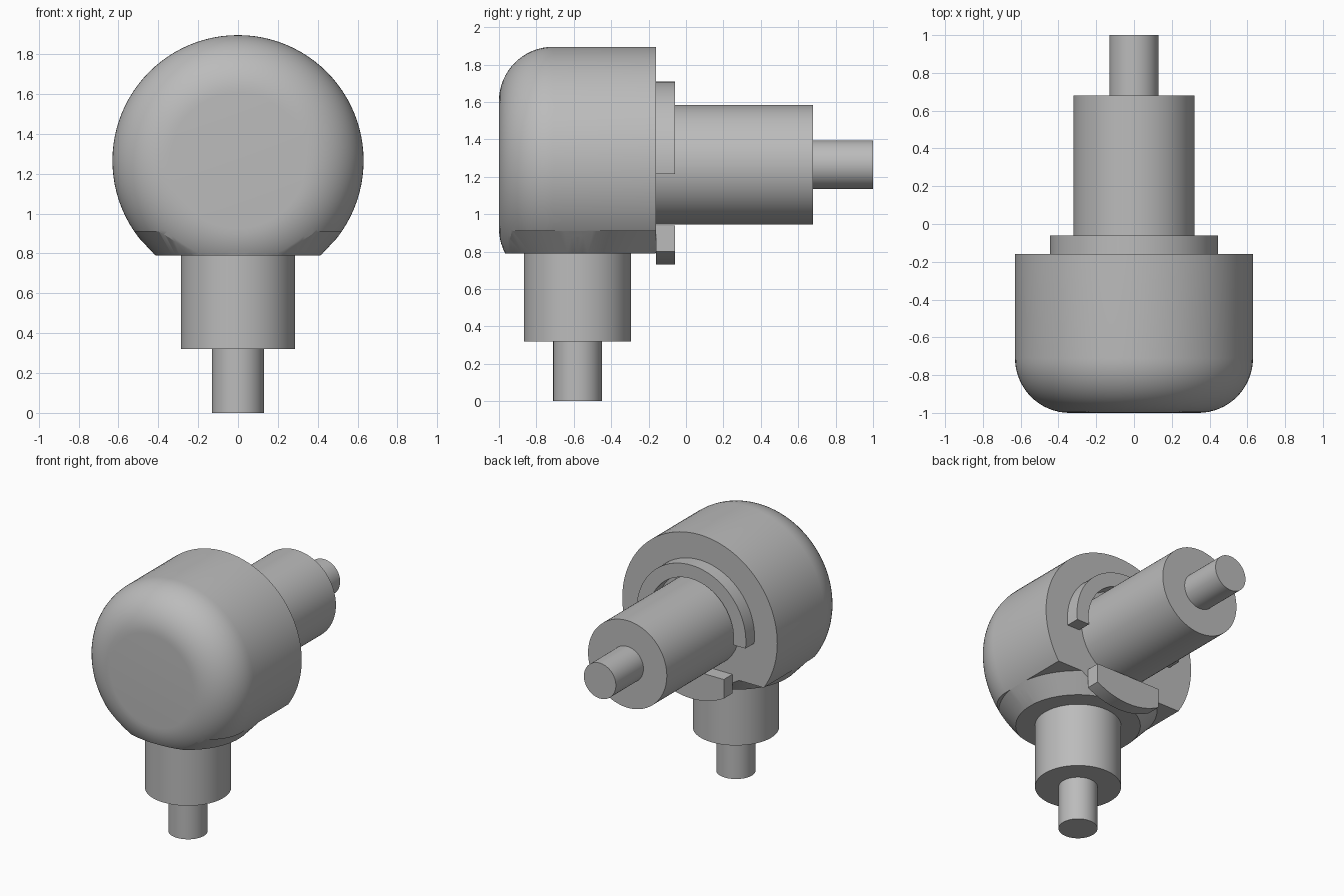
import bpy, bmesh
from math import pi, sin, cos, asin, sqrt, radians

cube = bpy.data.objects.get("Cube")
if cube:
    bpy.data.objects.remove(cube, do_unlink=True)

grey = bpy.data.materials.new("plain grey")
grey.use_nodes = True
COLOUR = (0.5, 0.5, 0.5, 1)
grey.diffuse_color = COLOUR
grey.node_tree.nodes["Principled BSDF"].inputs["Base Color"].default_value = COLOUR

AXIS_Z = 1.265    # height of the horizontal axis
AXIS_Y = -0.58    # depth of the vertical axis
SEGMENTS = 96


def make_object(name, bm):
    bmesh.ops.recalc_face_normals(bm, faces=bm.faces)
    mesh = bpy.data.meshes.new(name)
    bm.to_mesh(mesh)
    bm.free()
    mesh.materials.append(grey)
    obj = bpy.data.objects.new(name, mesh)
    bpy.context.collection.objects.link(obj)
    return obj


def smooth(obj):
    bpy.ops.object.select_all(action='DESELECT')
    obj.select_set(True)
    bpy.context.view_layer.objects.active = obj
    bpy.ops.object.shade_smooth_by_angle(angle=radians(20))


def lathe(name, profile, horizontal):
    """Revolve (radius, distance) pairs about the horizontal or vertical axis."""
    bm = bmesh.new()
    rings = []
    for r, d in profile:
        ring = []
        for i in range(SEGMENTS):
            a = 2 * pi * i / SEGMENTS
            u, v = r * cos(a), r * sin(a)
            ring.append(bm.verts.new((u, d, AXIS_Z + v) if horizontal else (u, AXIS_Y + v, d)))
        rings.append(ring)
    for low, high in zip(rings, rings[1:]):
        for i in range(SEGMENTS):
            j = (i + 1) % SEGMENTS
            bm.faces.new((low[i], low[j], high[j], high[i]))
    bm.faces.new(rings[0])
    bm.faces.new(rings[-1])
    return make_object(name, bm)


def plate(name, outline, y0, y1):
    """Extrude an (x, z) outline, measured from the horizontal axis, along y."""
    bm = bmesh.new()
    face = bm.faces.new([bm.verts.new((x, y0, AXIS_Z + z)) for x, z in outline])
    new = bmesh.ops.extrude_face_region(bm, geom=[face])["geom"]
    bmesh.ops.translate(bm, vec=(0, y1 - y0, 0),
                        verts=[g for g in new if isinstance(g, bmesh.types.BMVert)])
    obj = make_object(name, bm)
    smooth(obj)


def arc(r, start, end, steps=48):
    return [(r * cos(start + (end - start) * i / steps),
             r * sin(start + (end - start) * i / steps)) for i in range(steps + 1)]


# Round housing with a rounded front rim
R, FILLET = 0.63, 0.29
profile = [(R - FILLET + c, -1 + FILLET + s) for c, s in arc(FILLET, -pi / 2, 0, 16)]
housing = lathe("housing", profile + [(R, -0.16)], True)

# Trim the underside to a flat ledge with a tapered collar
cutter = lathe("underside_cutter", [(0.415, 0.79), (0.527, 0.91), (2, 0.91), (2, -0.5)], False)
cutter.hide_render = True
trim = housing.modifiers.new("trim", 'BOOLEAN')
trim.operation, trim.solver, trim.object = 'DIFFERENCE', 'EXACT', cutter
bpy.context.view_layer.objects.active = housing
bpy.ops.object.modifier_apply(modifier=trim.name)
bpy.data.objects.remove(cutter, do_unlink=True)
smooth(housing)

# Stepped shafts
for name, radius, start, end, horizontal in (
        ("rear_barrel", 0.32, -0.18, 0.68, True),
        ("rear_pin", 0.13, 0.68, 1.0, True),
        ("lower_barrel", 0.287, 0.32, 0.81, False),
        ("lower_pin", 0.13, 0.0, 0.32, False)):
    smooth(lathe(name, [(radius, start), (radius, end)], horizontal))

# Open collar over the rear barrel, ending level on both sides
OUTER, INNER, DROP = 0.445, 0.345, 0.05
a, b = asin(DROP / OUTER), asin(DROP / INNER)
plate("rear_collar", arc(OUTER, -a, pi + a) + arc(INNER, pi + b, -b), -0.16, -0.06)

# Key below the rear barrel: flat top and sides, curved bottom
HALF, KEY_R, TOP = 0.265, 0.535, -0.325
k = asin(HALF / KEY_R)
plate("lower_key", [(HALF, TOP), (-HALF, TOP)] + arc(KEY_R, -pi / 2 - k, -pi / 2 + k, 24),
      -0.16, -0.06)
